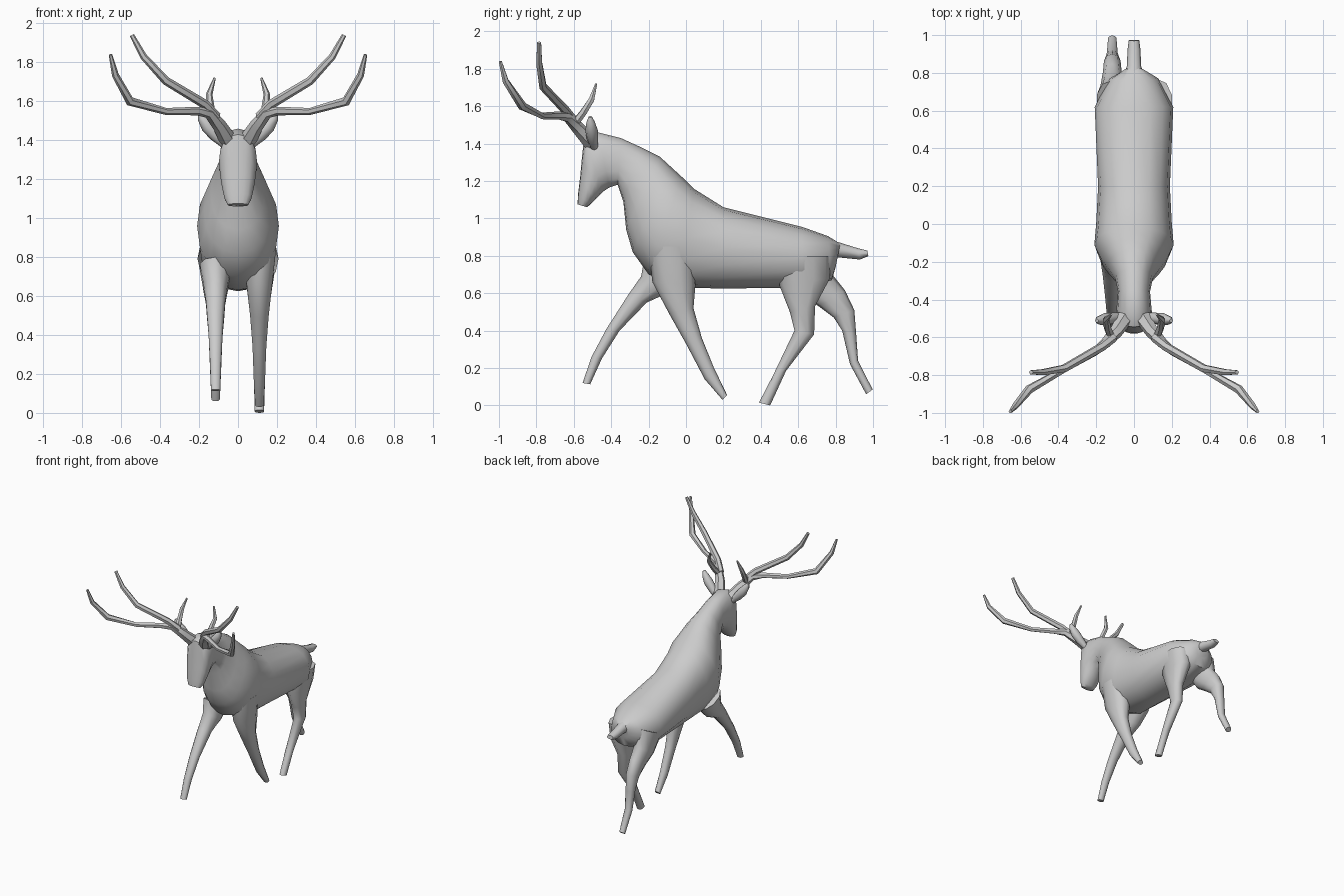
import bpy, bmesh
from math import sin, cos, pi, radians
from mathutils import Vector


def skin(name, rings, mirror=False):
    """Bridge rings of points into a capped, smooth-shaded object."""
    bm = bmesh.new()
    loops = [[bm.verts.new(p) for p in ring] for ring in rings]
    n = len(loops[0])
    for a, b in zip(loops, loops[1:]):
        for i in range(n):
            j = (i + 1) % n
            bm.faces.new((a[i], a[j], b[j], b[i]))
    bm.faces.new(loops[0])
    bm.faces.new(loops[-1])
    bmesh.ops.recalc_face_normals(bm, faces=bm.faces)
    me = bpy.data.meshes.new(name)
    bm.to_mesh(me)
    bm.free()
    ob = bpy.data.objects.new(name, me)
    bpy.context.collection.objects.link(ob)
    if mirror:
        ob.modifiers.new("mirror", 'MIRROR')
    bpy.context.view_layer.objects.active = ob
    ob.select_set(True)
    bpy.ops.object.shade_smooth_by_angle(angle=radians(55))
    ob.select_set(False)
    return ob


def power(v, e):
    return abs(v) ** e * (1 if v >= 0 else -1)


def loft(name, sections, cx=None, sides=14, e=0.9):
    """Sections (y1, z1, y2, z2, half width[, x centre]): two side-outline points each."""
    rings = []
    for s in sections:
        x = s[5] if len(s) > 5 else (cx or 0)
        a, b = Vector((x, s[0], s[1])), Vector((x, s[2], s[3]))
        c, v = (a + b) / 2, (a - b) / 2
        rings.append([c + v * power(cos(t), e) + Vector((s[4] * power(sin(t), e), 0, 0))
                      for t in (2 * pi * i / sides for i in range(sides))])
    return skin(name, rings)


def tube(name, pts, sides=6, flat=1.0):
    """Tapered tube along (x, y, z, radius) points, mirrored in x."""
    rings = []
    P = [Vector(p[:3]) for p in pts]
    for i, p in enumerate(P):
        t = (P[min(i + 1, len(P) - 1)] - P[max(i - 1, 0)]).normalized()
        u = t.cross(Vector((0, 1, 0))).normalized()
        w = t.cross(u)
        r = pts[i][3]
        rings.append([p + u * r * cos(k * 2 * pi / sides) + w * r * flat * sin(k * 2 * pi / sides)
                      for k in range(sides)])
    return skin(name, rings, mirror=True)


# torso, neck and head in one loft
loft("body", [
    (0.825, 0.865, 0.80, 0.74, 0.055),
    (0.76, 0.905, 0.78, 0.67, 0.13),
    (0.62, 0.955, 0.62, 0.63, 0.208),
    (0.20, 1.06, 0.20, 0.625, 0.19),
    (0.04, 1.16, -0.03, 0.63, 0.20),
    (-0.02, 1.22, -0.20, 0.70, 0.21),
    (-0.08, 1.275, -0.285, 0.82, 0.175),
    (-0.14, 1.33, -0.32, 0.94, 0.14),
    (-0.24, 1.38, -0.335, 1.09, 0.10),
    (-0.35, 1.43, -0.365, 1.18, 0.085),
    (-0.47, 1.46, -0.41, 1.165, 0.092),
    (-0.545, 1.43, -0.44, 1.145, 0.098),
    (-0.557, 1.32, -0.46, 1.125, 0.092),
    (-0.565, 1.23, -0.485, 1.10, 0.083),
    (-0.577, 1.13, -0.51, 1.075, 0.070),
    (-0.58, 1.075, -0.53, 1.06, 0.052)], sides=16)

# tail
loft("tail", [
    (0.76, 0.89, 0.76, 0.79, 0.06),
    (0.84, 0.865, 0.83, 0.79, 0.038),
    (0.92, 0.84, 0.93, 0.78, 0.034),
    (0.97, 0.828, 0.975, 0.798, 0.028)], sides=8)

# front legs
loft("front_leg_right", [
    (-0.20, 0.85, 0.04, 0.85, 0.085, 0.115),
    (-0.18, 0.66, 0.05, 0.64, 0.068, 0.11),
    (-0.09, 0.49, 0.04, 0.52, 0.05),
    (0.00, 0.33, 0.085, 0.36, 0.037),
    (0.10, 0.14, 0.15, 0.20, 0.03),
    (0.195, 0.03, 0.22, 0.055, 0.023)], cx=0.11, sides=10)
loft("front_leg_left", [
    (-0.22, 0.80, 0.00, 0.70, 0.085, -0.115),
    (-0.24, 0.69, -0.10, 0.60, 0.065),
    (-0.31, 0.59, -0.21, 0.55, 0.052),
    (-0.425, 0.41, -0.355, 0.40, 0.038),
    (-0.505, 0.26, -0.45, 0.25, 0.03),
    (-0.553, 0.12, -0.512, 0.113, 0.025)], cx=-0.115, sides=10)

# hind legs
loft("hind_leg_right", [
    (0.50, 0.80, 0.77, 0.80, 0.09, 0.115),
    (0.50, 0.64, 0.77, 0.68, 0.07),
    (0.555, 0.50, 0.69, 0.53, 0.048),
    (0.58, 0.40, 0.685, 0.38, 0.038),
    (0.465, 0.16, 0.535, 0.185, 0.03),
    (0.39, 0.015, 0.45, 0.0, 0.025)], cx=0.11, sides=10)
loft("hind_leg_left", [
    (0.53, 0.72, 0.76, 0.83, 0.085, -0.115),
    (0.62, 0.59, 0.79, 0.69, 0.065),
    (0.71, 0.53, 0.85, 0.615, 0.052),
    (0.79, 0.47, 0.90, 0.51, 0.046),
    (0.835, 0.40, 0.91, 0.38, 0.037),
    (0.877, 0.22, 0.92, 0.24, 0.03),
    (0.963, 0.06, 0.998, 0.085, 0.023)], cx=-0.115, sides=10)

# ears
tube("ears", [
    (0.07, -0.49, 1.38, 0.022), (0.115, -0.50, 1.425, 0.032),
    (0.155, -0.505, 1.47, 0.035), (0.185, -0.51, 1.515, 0.024),
    (0.197, -0.512, 1.543, 0.010)], sides=8, flat=0.95)

# antlers: main beam, upper branch, brow tine
tube("antler_beams", [
    (0.05, -0.50, 1.40, 0.045), (0.095, -0.57, 1.475, 0.036),
    (0.15, -0.63, 1.54, 0.028), (0.21, -0.68, 1.55, 0.022),
    (0.37, -0.77, 1.548, 0.018), (0.555, -0.875, 1.60, 0.024),
    (0.63, -0.965, 1.735, 0.018), (0.655, -0.993, 1.84, 0.009)])
tube("antler_branches", [
    (0.11, -0.60, 1.52, 0.026), (0.17, -0.65, 1.585, 0.024),
    (0.37, -0.765, 1.705, 0.022), (0.485, -0.785, 1.83, 0.018),
    (0.545, -0.785, 1.94, 0.012)])
tube("brow_tines", [
    (0.12, -0.60, 1.50, 0.022), (0.14, -0.55, 1.565, 0.020),
    (0.148, -0.505, 1.635, 0.017), (0.12, -0.48, 1.72, 0.006)])
